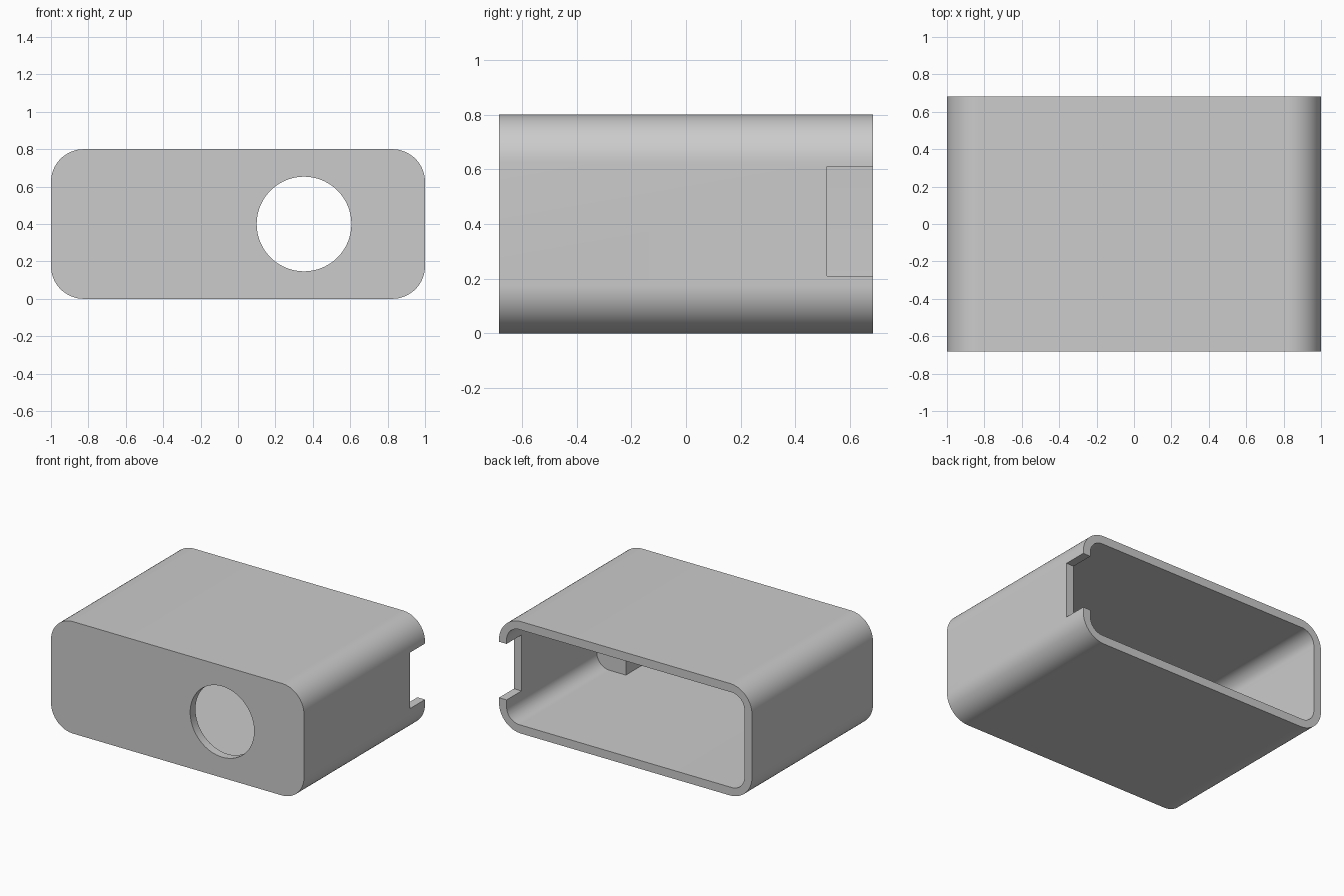
import bpy, bmesh, math
from mathutils import Matrix

cube = bpy.data.objects.get("Cube")
if cube:
    bpy.data.objects.remove(cube, do_unlink=True)

HALF_W, HALF_D, HEIGHT = 1.0, 0.683, 0.8
WALL = 0.06


def add_object(name, bm):
    bmesh.ops.recalc_face_normals(bm, faces=bm.faces)
    mesh = bpy.data.meshes.new(name)
    bm.to_mesh(mesh)
    bm.free()
    obj = bpy.data.objects.new(name, mesh)
    bpy.context.collection.objects.link(obj)
    return obj


def rounded_prism(name, half_w, z0, z1, y0, y1, radius, steps=16):
    """Rounded rectangle in XZ, extruded along Y."""
    bm = bmesh.new()
    corners = [(half_w, z1), (-half_w, z1), (-half_w, z0), (half_w, z0)]
    signs = [(1, 1), (-1, 1), (-1, -1), (1, -1)]
    ring = []
    for i, ((x, z), (sx, sz)) in enumerate(zip(corners, signs)):
        for k in range(steps + 1):
            a = math.pi / 2 * (i + k / steps)
            ring.append(bm.verts.new((x - sx * radius + radius * math.cos(a), y0,
                                      z - sz * radius + radius * math.sin(a))))
    face = bm.faces.new(ring)
    new = bmesh.ops.extrude_face_region(bm, geom=[face])["geom"]
    verts = [g for g in new if isinstance(g, bmesh.types.BMVert)]
    bmesh.ops.translate(bm, verts=verts, vec=(0, y1 - y0, 0))
    return add_object(name, bm)


def box(name, x, y, z):
    """Box from (low, high) pairs."""
    bm = bmesh.new()
    bmesh.ops.create_cube(bm, size=1)
    for v in bm.verts:
        v.co = [lo if c < 0 else hi for c, (lo, hi) in zip(v.co, (x, y, z))]
    return add_object(name, bm)


def cut(target, cutter):
    """Subtract the cutter, bake the result and drop the cutter."""
    cutter.hide_render = True
    mod = target.modifiers.new("cut", 'BOOLEAN')
    mod.operation, mod.solver, mod.object = 'DIFFERENCE', 'EXACT', cutter
    bpy.context.view_layer.update()
    graph = bpy.context.evaluated_depsgraph_get()
    mesh = bpy.data.meshes.new_from_object(target.evaluated_get(graph))
    target.modifiers.clear()
    target.data = mesh
    bpy.data.objects.remove(cutter, do_unlink=True)


# Outer case
case = rounded_prism("case", HALF_W, 0, HEIGHT, -HALF_D, HALF_D, 0.175)

# Cavity open at the back, leaving a solid block in the front left corner
cavity = rounded_prism("cavity", HALF_W - WALL, WALL, HEIGHT - WALL,
                       -HALF_D + WALL, HALF_D + 0.2, 0.1)
cut(cavity, box("corner_block", (0.71, 1.2), (-1, -0.335), (-0.2, 1)))
cut(case, cavity)

# Round opening through the front wall
bm = bmesh.new()
bmesh.ops.create_cone(bm, cap_ends=True, segments=96, radius1=0.253, radius2=0.253, depth=0.3,
                      matrix=Matrix.Translation((0.353, -HALF_D, 0.4))
                      @ Matrix.Rotation(math.pi / 2, 4, 'X'))
cut(case, add_object("round_hole", bm))

# Notch in the left wall at the open end
cut(case, box("side_notch", (0.8, 1.2), (0.515, 1), (0.21, 0.61)))

# Material and shading
grey = bpy.data.materials.new("light_grey")
grey.use_nodes = True
colour = (0.6, 0.6, 0.6, 1)
grey.diffuse_color = colour
grey.node_tree.nodes["Principled BSDF"].inputs["Base Color"].default_value = colour
case.data.materials.clear()
case.data.materials.append(grey)
for p in case.data.polygons:
    p.material_index = 0

bpy.ops.object.select_all(action='DESELECT')
case.select_set(True)
bpy.context.view_layer.objects.active = case
bpy.ops.object.shade_smooth_by_angle(angle=math.radians(30))
